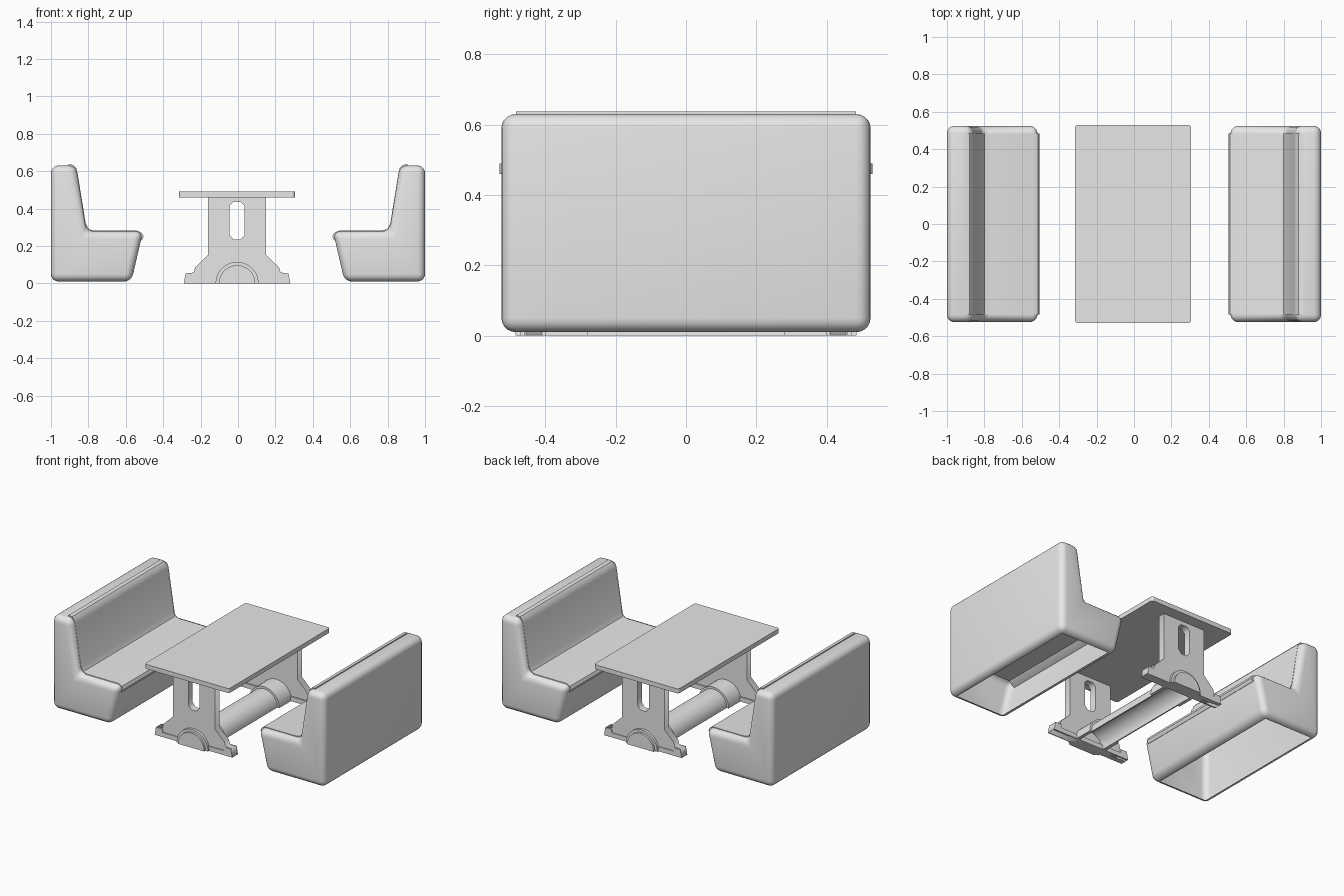
import bpy, bmesh
from math import cos, sin, pi, radians

if "Cube" in bpy.data.objects:
    bpy.data.objects.remove(bpy.data.objects["Cube"], do_unlink=True)

grey = bpy.data.materials.new("plain_grey")
grey.use_nodes = True
grey.diffuse_color = (0.8, 0.8, 0.8, 1)
grey.node_tree.nodes["Principled BSDF"].inputs["Base Color"].default_value = (0.8, 0.8, 0.8, 1)


def add_object(name, mesh, smooth=False):
    obj = bpy.data.objects.new(name, mesh)
    bpy.context.scene.collection.objects.link(obj)
    mesh.materials.clear()
    mesh.materials.append(grey)
    if smooth:
        bpy.ops.object.select_all(action='DESELECT')
        obj.select_set(True)
        bpy.context.view_layer.objects.active = obj
        bpy.ops.object.shade_smooth_by_angle(angle=radians(35))
    return obj


def prism(name, profile, y0, y1, bevel=0, open_bottom=False, smooth=True):
    """Extrude an x-z profile along y, optionally rounding every edge."""
    bm = bmesh.new()
    face = bm.faces.new([bm.verts.new((x, y0, z)) for x, z in profile])
    new = bmesh.ops.extrude_face_region(bm, geom=[face])["geom"]
    moved = [v for v in new if isinstance(v, bmesh.types.BMVert)]
    bmesh.ops.translate(bm, verts=moved, vec=(0, y1 - y0, 0))
    bmesh.ops.recalc_face_normals(bm, faces=bm.faces)
    if bevel:
        bmesh.ops.bevel(bm, geom=list(bm.edges), offset=bevel, segments=5,
                        profile=0.5, affect='EDGES', clamp_overlap=True)
        bmesh.ops.recalc_face_normals(bm, faces=bm.faces)
    if open_bottom:
        bm.normal_update()
        bottom = [f for f in bm.faces if f.normal.z < -0.99 and f.calc_area() > 0.1]
        bmesh.ops.delete(bm, geom=bottom, context='FACES')
    mesh = bpy.data.meshes.new(name)
    bm.to_mesh(mesh)
    bm.free()
    return add_object(name, mesh, smooth)


def plate(name, loops, y, thickness):
    """Flat upright plate; any loop inside the first becomes a hole."""
    curve = bpy.data.curves.new(name, 'CURVE')
    curve.dimensions = '2D'
    curve.fill_mode = 'BOTH'
    curve.extrude = thickness / 2
    for loop in loops:
        spline = curve.splines.new('POLY')
        spline.points.add(len(loop) - 1)
        for point, (x, z) in zip(spline.points, loop):
            point.co = (x, z, 0, 1)
        spline.use_cyclic_u = True
    temp = bpy.data.objects.new("temp", curve)
    bpy.context.scene.collection.objects.link(temp)
    graph = bpy.context.evaluated_depsgraph_get()
    mesh = bpy.data.meshes.new_from_object(temp.evaluated_get(graph))
    bpy.data.objects.remove(temp, do_unlink=True)
    obj = add_object(name, mesh)
    obj.rotation_euler.x = pi / 2
    obj.location.y = y
    return obj


CX = -0.005  # table centre line


def arc(r, steps=20):
    return [(CX + r * cos(pi * i / steps), r * sin(pi * i / steps)) for i in range(steps + 1)]


def arch(r, wall):
    return arc(r) + arc(r - wall)[::-1]


def mirrored(half):
    return [(CX + x, z) for x, z in half] + [(CX - x, z) for x, z in half[::-1]]


# Benches: rounded shell, open underneath, with a thin raised cushion strip
shell = [(1, 0.01), (1, 0.63), (0.865, 0.63), (0.81, 0.278), (0.508, 0.278), (0.57, 0.01)]
cushion = [(0.905, 0.637), (0.88, 0.633), (0.864, 0.615), (0.858, 0.59), (0.814, 0.32),
           (0.798, 0.29), (0.768, 0.282), (0.54, 0.282), (0.513, 0.27), (0.504, 0.25),
           (0.514, 0.23), (0.535, 0.24), (0.56, 0.262), (0.81, 0.262), (0.845, 0.32),
           (0.88, 0.59), (0.905, 0.61)]
for side, sign in (("left", 1), ("right", -1)):
    prism(side + "_bench", [(sign * x, z) for x, z in shell], -0.525, 0.525,
          bevel=0.04, open_bottom=True)
    prism(side + "_cushion", [(sign * x, z) for x, z in cushion], -0.483, 0.483)

# Table top: slab with small rounded corners
top = prism("table_top", [(-0.315, 0.46), (0.305, 0.46), (0.305, 0.49), (-0.315, 0.49)],
            -0.53, 0.53, smooth=False)
bm = bmesh.new()
bm.from_mesh(top.data)
corners = [e for e in bm.edges if abs(e.verts[0].co.z - e.verts[1].co.z) > 0.01]
bmesh.ops.bevel(bm, geom=corners, offset=0.015, segments=3, profile=0.5, affect='EDGES')
bm.to_mesh(top.data)
bm.free()

# Table legs: slotted upright plates with spread feet and a half-round boss
leg = mirrored([(0.285, 0), (0.275, 0.053), (0.232, 0.058), (0.225, 0.085),
                (0.155, 0.152), (0.155, 0.46)])
slot = mirrored([(0.02, 0.235), (0.041, 0.26), (0.041, 0.415), (0.02, 0.435)])
foot = mirrored([(0.285, 0), (0.275, 0.053), (0.232, 0.053), (0.225, 0.03)])
for end, s in (("front", -1), ("back", 1)):
    plate(end + "_leg", [leg, slot], s * 0.432, 0.046)
    prism(end + "_foot", foot, s * 0.46, s * 0.4, smooth=False)
    prism(end + "_boss_rim", arc(0.115), s * 0.472, s * 0.42)
    prism(end + "_boss", arc(0.097), s * 0.485, s * 0.42)
    prism(end + "_collar", arch(0.112, 0.02), s * 0.41, s * 0.28)

# Half-round duct joining the two legs
prism("floor_duct", arch(0.098, 0.008), -0.42, 0.42)
